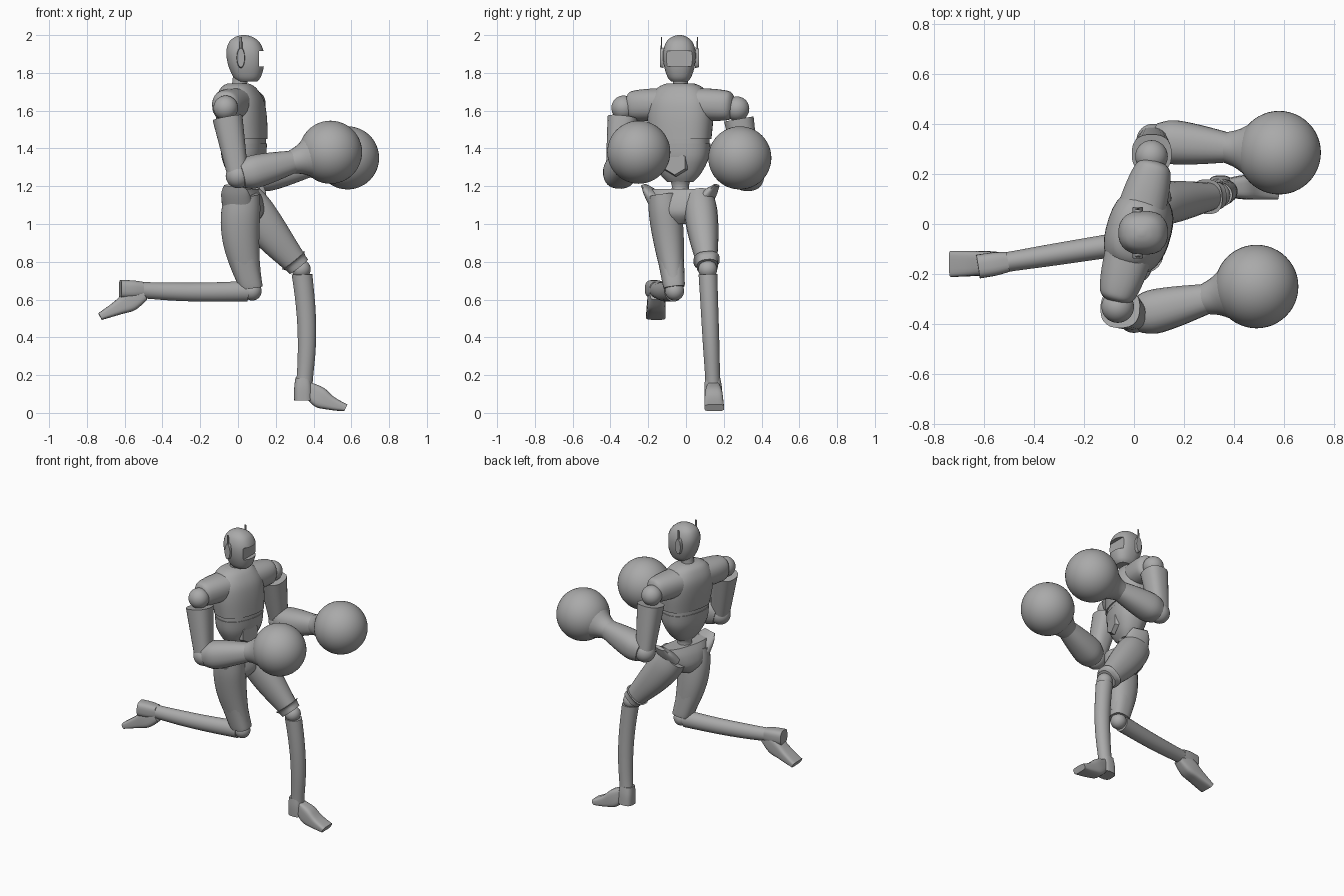
import bpy, bmesh
from math import sin, cos, pi, copysign, radians
from mathutils import Vector, Matrix

default_cube = bpy.data.objects.get("Cube")
if default_cube:
    bpy.data.objects.remove(default_cube, do_unlink=True)

colour = (.4, .4, .4, 1)
grey = bpy.data.materials.new("plain grey")
grey.use_nodes = True
grey.diffuse_color = colour
grey.node_tree.nodes["Principled BSDF"].inputs["Base Color"].default_value = colour

X, Y, Z = (Vector(row) for row in Matrix.Identity(3))
TWIST = radians(16)
SIDE = Vector((sin(TWIST), cos(TWIST), 0))       # shoulder and hip line
FACING = Vector((cos(TWIST), -sin(TWIST), 0))    # direction of the chest
SPINE = Vector((.03, -.03, 0))
parts = []


def add_object(name, bm):
    mesh = bpy.data.meshes.new(name)
    bmesh.ops.recalc_face_normals(bm, faces=bm.faces)
    bm.to_mesh(mesh)
    bm.free()
    mesh.materials.append(grey)
    obj = bpy.data.objects.new(name, mesh)
    bpy.context.collection.objects.link(obj)
    return obj


def spline(a, b, c, d, t):
    """Smooth curve through b and c."""
    return b + t / 2 * (c - a + t * (2 * a - 5 * b + 4 * c - d + t * (3 * (b - c) + d - a)))


def tube(name, start, end, profile, flat=1, ref=Y, axis=None, bow=Vector(),
         sides=24, power=2, steps=4):
    """Skin rings from start to end. The profile holds (fraction, radius) or
    (fraction, radius along ref, radius across)."""
    start, end = Vector(start), Vector(end)
    axis = axis or (end - start).normalized()
    u = (ref - axis * ref.dot(axis)).normalized()
    v = axis.cross(u)
    knots = [p if len(p) > 2 else (*p, p[1] * flat) for p in profile]
    padded = [knots[0], *knots, knots[-1]]
    rings = [[spline(*q, s / steps) for q in zip(*padded[i:i + 4])]
             for i in range(len(knots) - 1) for s in range(steps)]
    rings.append(knots[-1])
    bm, loops = bmesh.new(), []
    for t, ru, rv in rings:
        centre = start.lerp(end, t) + bow * sin(pi * t)
        loop = []
        for k in range(sides):
            angle = 2 * pi * (k + .5) / sides
            cu, cv = (copysign(abs(w) ** (2 / power), w) for w in (cos(angle), sin(angle)))
            loop.append(bm.verts.new(centre + u * cu * ru + v * cv * rv))
        loops.append(loop)
    for low, high in zip(loops, loops[1:]):
        for k in range(sides):
            j = (k + 1) % sides
            bm.faces.new((low[k], low[j], high[j], high[k]))
    bm.faces.new(loops[0])
    bm.faces.new(loops[-1])
    obj = add_object(name, bm)
    parts.append(obj)
    return obj


def ball(name, centre, radius):
    bm = bmesh.new()
    bmesh.ops.create_uvsphere(bm, u_segments=48, v_segments=24, radius=radius,
                              matrix=Matrix.Translation(centre))
    parts.append(add_object(name, bm))


def arm(label, shoulder, elbow, glove):
    """Jointed arm ending in a round glove."""
    shoulder, elbow, glove = Vector(shoulder), Vector(elbow), Vector(glove)
    ball(label + "_shoulder_joint", shoulder, .065)
    tube(label + "_upper_arm", shoulder, elbow, [(.15, .08), (.5, .07), (1, .055)], power=2.5)
    ball(label + "_elbow", elbow, .065)
    tube(label + "_forearm", elbow, glove, [(.03, .07), (.15, .088), (.35, .08), (.62, .058)], power=2.3)
    tube(label + "_glove_cuff", elbow, glove, [(.58, .062), (.68, .08), (.8, .12)])
    ball(label + "_glove", glove, .167)


def leg(label, hip, knee, ankle, guard, thigh_bow, shin_bow):
    """Thigh, knee guard, knee, shin and heel; guard is where the knee guard begins."""
    hip, knee, ankle = Vector(hip), Vector(knee), Vector(ankle)
    tube(label + "_thigh", hip, knee, [(0, .08), (.2, .088), (.5, .08), (.87, .057)],
         flat=1.2, bow=thigh_bow, power=2.2)
    tube(label + "_knee_guard", hip, knee, [(guard, .07), (.9, .06), (.96, .056)],
         flat=1.1, bow=thigh_bow, power=2.6)
    ball(label + "_knee", knee, .05)
    tube(label + "_shin", knee, ankle, [(.04, .05), (.2, .048), (.6, .044), (.85, .04), (.95, .042)],
         flat=1.1, bow=shin_bow)
    tube(label + "_heel", knee, ankle, [(.87, .04), (.95, .047), (1.05, .048)], power=3)


def foot(label, heel, toe, bow):
    """Flat wedge that thins towards the toe."""
    tube(label + "_foot", heel, toe, [(0, .035, .04), (.3, .047, .055), (.6, .05, .038), (1, .052, .02)],
         bow=bow, power=4)


# Head with a recessed visor
head = tube("head", (.05, -.035, 1.755), (.03, -.035, 2),
            [(0, .045), (.1, .064), (.35, .083), (.63, .087), (.85, .07), (.96, .04), (1, .01)],
            flat=1.15, axis=Z, power=2.4)
bm = bmesh.new()
bmesh.ops.create_cube(bm, size=1, matrix=Matrix.Translation((.16, -.035, 1.875))
                      @ Matrix.Diagonal((.1, .3, .08, 1)))
cutter = add_object("visor_cutter", bm)
cut = head.modifiers.new("visor", "BOOLEAN")
cut.object = cutter
bpy.context.view_layer.objects.active = head
bpy.ops.object.modifier_apply(modifier=cut.name)
bpy.data.objects.remove(cutter, do_unlink=True)

# Ear pads with thin antennas
for label, s in (("rear", -1), ("leading", 1)):
    ear = Vector((.015, -.035 + s * .083, 1.88))
    tube(label + "_ear_pad", ear, ear + s * Y * .02, [(0, .055), (1, .05)], flat=.4, ref=Z)
    tip = ear + s * Y * .012
    tube(label + "_antenna", tip, tip + Z * .11, [(0, .006), (1, .003)], flat=2, sides=6, steps=1)
tube("neck", (0, -.03, 1.68), (.015, -.03, 1.79), [(0, .05), (.5, .04), (1, .042)])

# Torso
torso = dict(flat=.72, ref=SIDE, axis=Z, sides=32, power=2.4)
tube("chest", SPINE + Z * 1.45, (0, -.03, 1.745),
     [(0, .165), (.4, .175), (.7, .165), (.92, .12), (1, .07)], **torso)
tube("midriff_band", SPINE + Z * 1.42, SPINE + Z * 1.46, [(0, .155), (1, .155)], **torso)
tube("abdomen", SPINE + Z * 1.425, SPINE + Z * 1.2, [(0, .16), (.35, .15), (.7, .11), (.9, .07)], **torso)
tube("waist", SPINE + Z * 1.26, SPINE + Z * 1.14, [(0, .07), (.5, .045), (1, .06)], ref=SIDE)
belly = SPINE + Z * 1.325 + FACING * .085
tube("belly_plate", belly, belly + FACING * .024, [(0, .075), (1, .065)], ref=SIDE, sides=6, steps=1)

# Pelvis, with shoulder sleeves and flared hip edges on both sides
tube("pelvis", SPINE + Z * 1.185, SPINE + Z, [(0, .165, .06), (.3, .16, .09), (.7, .12, .1), (1, .05, .06)],
     ref=SIDE, power=2.4)
for label, s in (("rear", -1), ("leading", 1)):
    base = Vector((.005, -.03, 1.64))
    tube(label + "_shoulder_sleeve", base, base + SIDE * s * .29 - Z * .015,
         [(.2, .085, .1), (.6, .085, .09), (.85, .08, .077), (.95, .07, .063), (1, .045, .04)],
         ref=Z, power=2.3)
    tube(label + "_hip_edge", SPINE + SIDE * s * .12 + Z * 1.11, SPINE + SIDE * s * .2 + Z * 1.205,
         [(0, .05, .085), (.6, .03, .075), (1, .01, .05)], ref=SIDE)

# Arms
arm("rear", (-.065, -.33, 1.615), (0, -.37, 1.255), (.49, -.25, 1.38))
arm("leading", (.07, .27, 1.61), (.075, .335, 1.245), (.58, .285, 1.35))

# Legs: one bent behind, one planted in front
leg("trailing", (.02, -.12, 1.15), (.075, -.06, .645), (-.59, -.165, .655), .65, X * -.03, Z * -.01)
foot("trailing", (-.5, -.155, .635), (-.73, -.16, .51), Z * -.005)
leg("leading", (.04, .07, 1.13), (.335, .115, .76), (.345, .145, .1), .87, X * -.01, X * .025)
foot("leading", (.37, .145, .125), (.57, .15, .027), Z * -.015)

# Smooth shading with crisp edges
bpy.ops.object.select_all(action="DESELECT")
for obj in parts:
    obj.select_set(True)
bpy.ops.object.shade_smooth_by_angle(angle=radians(35))
